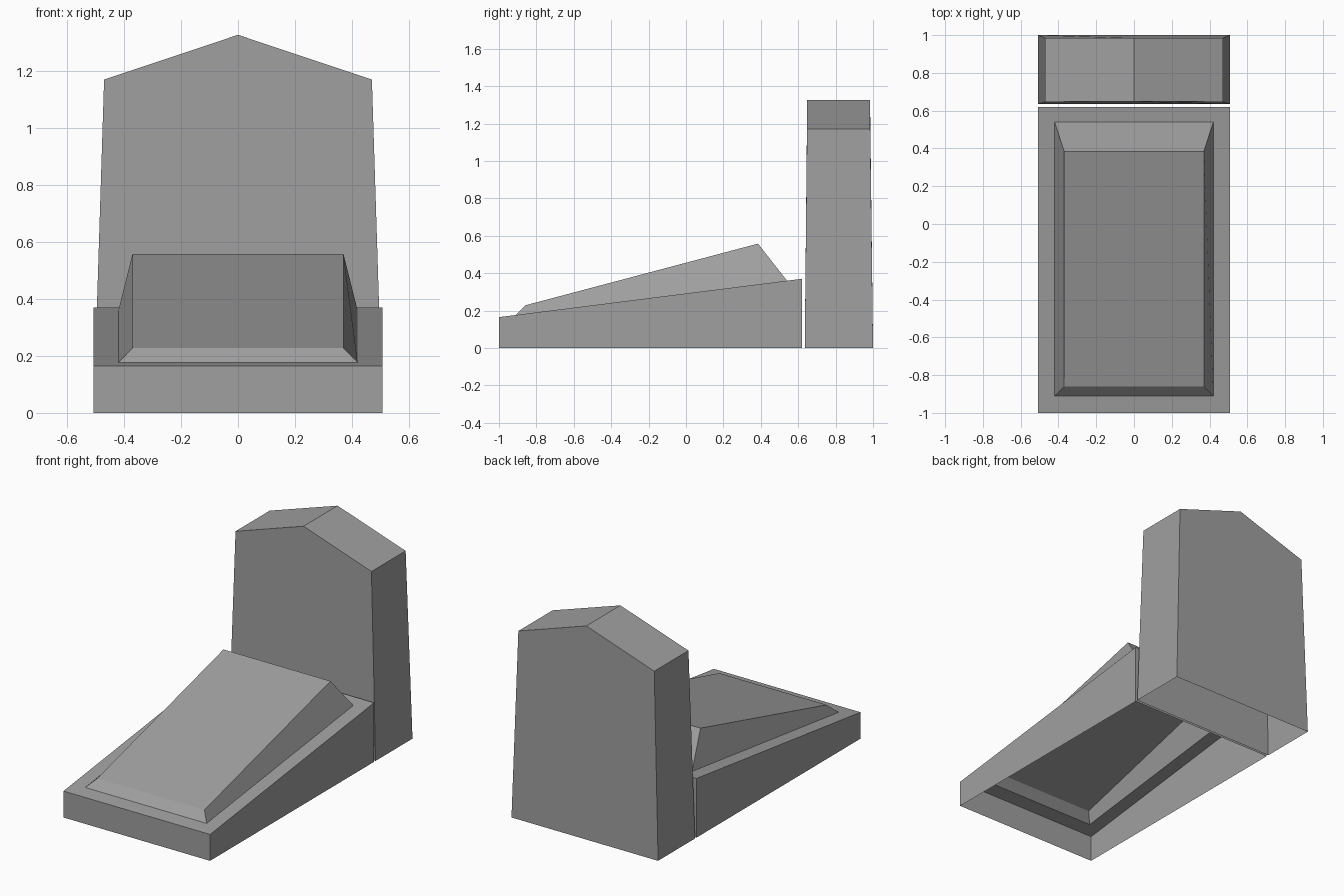
import bpy

if "Cube" in bpy.data.objects:
    bpy.data.objects.remove(bpy.data.objects["Cube"])

stone = bpy.data.materials.new("grey stone")
stone.diffuse_color = (0.35, 0.35, 0.35, 1)
stone.use_nodes = True
stone.node_tree.nodes["Principled BSDF"].inputs["Base Color"].default_value = stone.diffuse_color


def make(name, verts, faces):
    mesh = bpy.data.meshes.new(name)
    mesh.from_pydata(verts, [], faces)
    mesh.materials.append(stone)
    obj = bpy.data.objects.new(name, mesh)
    bpy.context.collection.objects.link(obj)
    return obj


def rect(half, y0, z0, y1, z1):
    """Counter-clockwise rectangle ring with its own front and back height."""
    return [(-half, y0, z0), (half, y0, z0), (half, y1, z1), (-half, y1, z1)]


def loft(rings):
    """Quads joining each ring to the next."""
    n = len(rings[0])
    verts = [v for r in rings for v in r]
    faces = [(k * n + i, k * n + (i + 1) % n, (k + 1) * n + (i + 1) % n, (k + 1) * n + i)
             for k in range(len(rings) - 1) for i in range(n)]
    return verts, faces


# Sloping grave base with raised slab: one hollow shell, open underneath
def slope(y):
    return 0.165 + (y + 1) * 0.205 / 1.62


verts, faces = loft([
    rect(0.507, -1.0, 0, 0.62, 0),
    rect(0.507, -1.0, slope(-1.0), 0.62, slope(0.62)),
    rect(0.42, -0.91, slope(-0.91), 0.54, slope(0.54)),
    rect(0.37, -0.86, 0.228, 0.385, 0.558),
])
n = len(verts)
make("grave_base", verts, faces + [(n - 4, n - 3, n - 2, n - 1)])

# Tapered headstone with a gabled top, open underneath
verts, faces = loft([
    rect(0.507, 0.635, 0, 1.0, 0),
    rect(0.47, 0.647, 1.17, 0.985, 1.17),
])
verts += [(0, 0.648, 1.327), (0, 0.984, 1.327)]
faces[0] = (0, 1, 5, 8, 4)      # front gable
faces[2] = (2, 3, 7, 9, 6)      # back gable
faces += [(5, 6, 9, 8), (8, 9, 7, 4)]
make("headstone", verts, faces)
